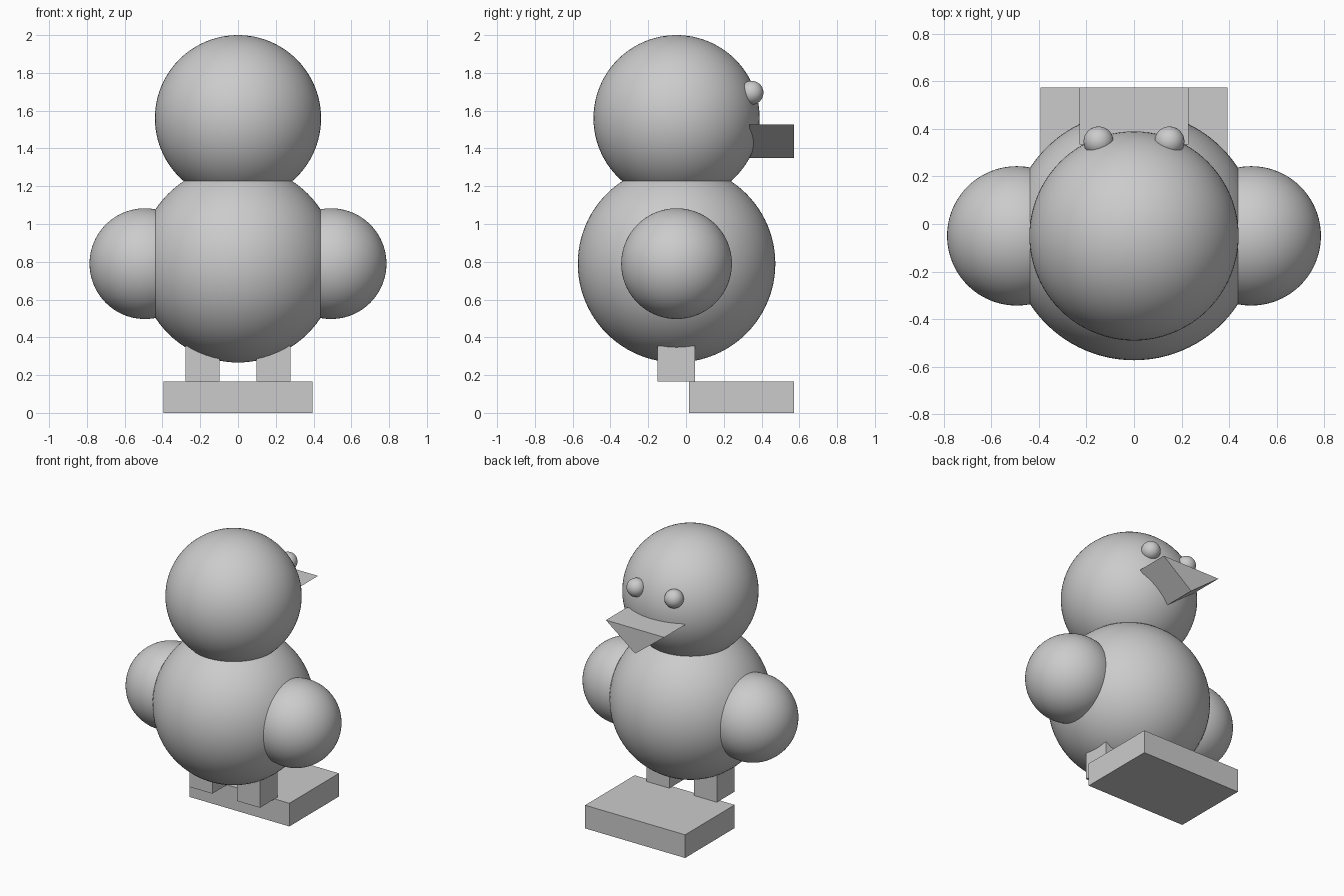
import bpy
import bmesh

cube = bpy.data.objects.get("Cube")
if cube:
    bpy.data.objects.remove(cube, do_unlink=True)

GREY = (0.6, 0.6, 0.6, 1)
grey = bpy.data.materials.new("plain grey")
grey.use_nodes = True
grey.diffuse_color = GREY
grey.node_tree.nodes["Principled BSDF"].inputs["Base Color"].default_value = GREY


def add_object(name, bm, smooth=False):
    bmesh.ops.recalc_face_normals(bm, faces=bm.faces)
    for face in bm.faces:
        face.smooth = smooth
    mesh = bpy.data.meshes.new(name)
    bm.to_mesh(mesh)
    bm.free()
    mesh.materials.append(grey)
    obj = bpy.data.objects.new(name, mesh)
    bpy.context.collection.objects.link(obj)
    return obj


def ball(name, centre, radius, segments=96):
    bm = bmesh.new()
    bmesh.ops.create_uvsphere(bm, u_segments=segments, v_segments=segments // 2, radius=radius)
    add_object(name, bm, smooth=True).location = centre


def prism(name, outline, y_back, y_front):
    """Extrude an (x, z) outline along y."""
    bm = bmesh.new()
    base = bm.faces.new([bm.verts.new((x, y_back, z)) for x, z in outline])
    grown = bmesh.ops.extrude_face_region(bm, geom=[base])["geom"]
    moved = [v for v in grown if isinstance(v, bmesh.types.BMVert)]
    bmesh.ops.translate(bm, verts=moved, vec=(0, y_front - y_back, 0))
    # close the starting end if the extrusion removed it
    if len(bm.faces) < len(outline) + 2:
        bmesh.ops.holes_fill(bm, edges=bm.edges, sides=len(outline))
    add_object(name, bm)


def box(name, x0, x1, y0, y1, z0, z1):
    prism(name, [(x0, z0), (x1, z0), (x1, z1), (x0, z1)], y0, y1)


# Body and head
ball("body", (0, -0.05, 0.79), 0.523)
ball("head", (0, -0.05, 1.56), 0.44)

# Paired wings, eyes and legs
for side, s in (("left", 1), ("right", -1)):
    ball(side + "_wing", (s * 0.493, -0.05, 0.79), 0.293)
    ball(side + "_eye", (s * 0.149, 0.347, 1.695), 0.063, 48)
    box(side + "_leg", s * 0.097, s * 0.278, -0.15, 0.048, 0.165, 0.355)

# Wedge beak: flat on top, pointed underneath
prism("beak", [(-0.23, 1.527), (0.23, 1.527), (0, 1.35)], 0.335, 0.573)

# Single wide foot slab
box("foot", -0.394, 0.394, 0.015, 0.573, 0, 0.165)
